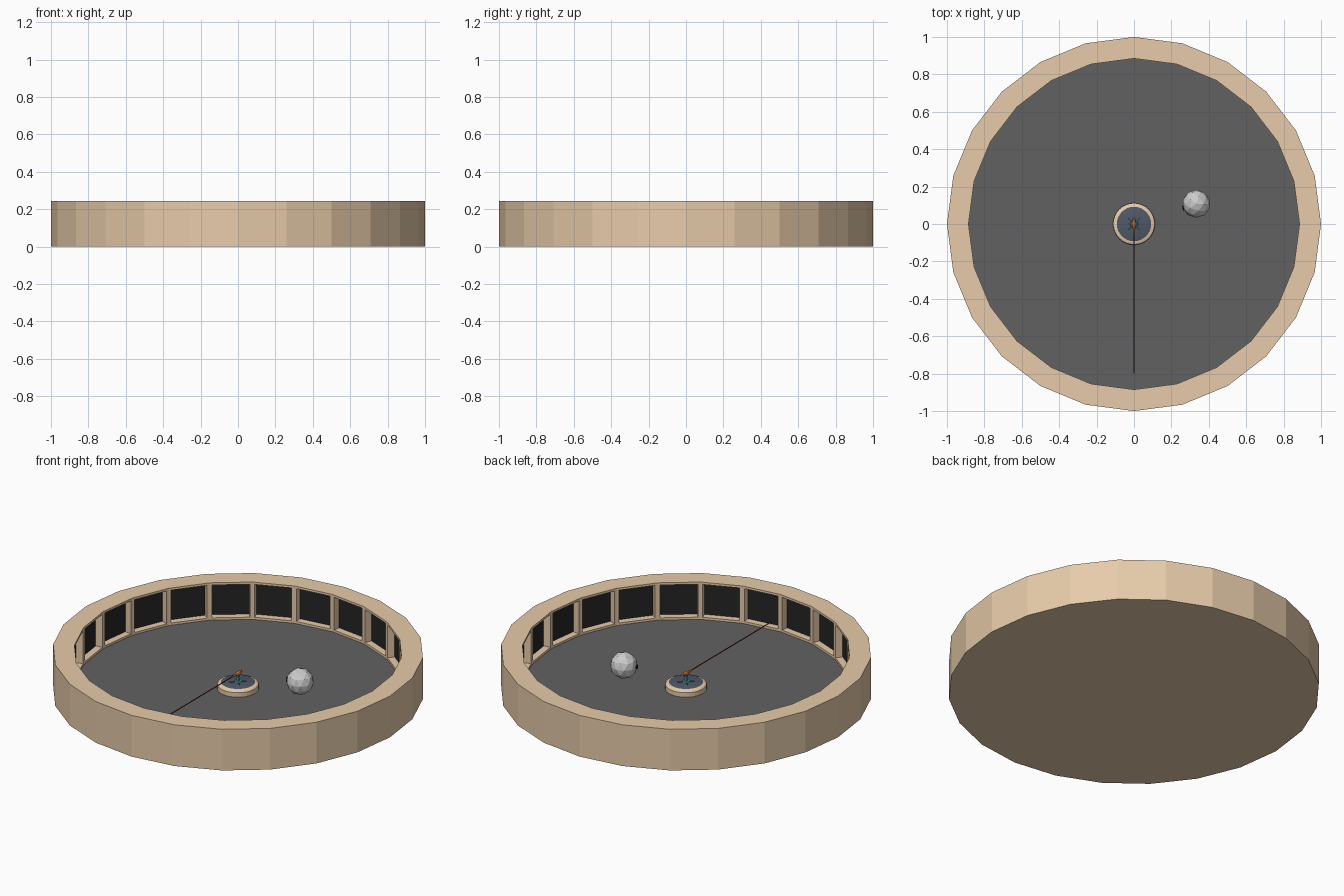
import bpy, bmesh, math
from mathutils import Vector, Matrix

if "Cube" in bpy.data.objects:
    bpy.data.objects.remove(bpy.data.objects["Cube"])


def material(name, r, g, b):
    m = bpy.data.materials.new(name)
    m.diffuse_color = (r, g, b, 1)
    m.use_nodes = True
    m.node_tree.nodes["Principled BSDF"].inputs["Base Color"].default_value = m.diffuse_color
    return m


TAN = material("tan", 0.8, 0.6, 0.4)
FLOOR = material("floor_grey", 0.12, 0.12, 0.12)
PANEL = material("panel_black", 0.018, 0.018, 0.018)
PAD = material("pad_blue", 0.08, 0.1, 0.14)
TEAL = material("teal", 0.08, 0.4, 0.42)
ORANGE = material("orange", 0.8, 0.25, 0.06)
RED = material("beam_red", 0.15, 0.01, 0.01)


def finish(bm, name, *mats, smooth=False):
    me = bpy.data.meshes.new(name)
    bm.to_mesh(me)
    bm.free()
    for m in mats:
        me.materials.append(m)
    ob = bpy.data.objects.new(name, me)
    bpy.context.collection.objects.link(ob)
    if smooth:
        bpy.context.view_layer.objects.active = ob
        ob.select_set(True)
        bpy.ops.object.shade_smooth_by_angle(angle=math.radians(30))
        ob.select_set(False)
    return ob


def lathe(profile, n):
    """Closed solid of revolution; returns bmesh, bands of faces, last cap."""
    bm = bmesh.new()
    rings = [[bm.verts.new((r * math.cos(i * math.tau / n), r * math.sin(i * math.tau / n), z))
              for i in range(n)] for r, z in profile]
    bm.faces.new(rings[0][::-1])
    bands = []
    for a, b in zip(rings, rings[1:]):
        bands.append([bm.faces.new((a[i], a[(i + 1) % n], b[(i + 1) % n], b[i])) for i in range(n)])
    cap = bm.faces.new(rings[-1])
    bm.normal_update()
    return bm, bands, cap


def rod(name, p, q, r1, r2, n, mat):
    p, q = Vector(p), Vector(q)
    d = q - p
    bm = bmesh.new()
    mtx = Matrix.Translation((p + q) / 2) @ d.to_track_quat('Z', 'Y').to_matrix().to_4x4()
    bmesh.ops.create_cone(bm, cap_ends=True, segments=n, radius1=r1, radius2=r2,
                          depth=d.length, matrix=mtx)
    return finish(bm, name, mat)


# Round arena: floor, wall, and a recessed dark panel in every wall segment
bm, bands, cap = lathe([(1, 0), (1, 0.245), (0.885, 0.245), (0.885, 0.023)], 24)
cap.material_index = 1
inner = bands[2]
bmesh.ops.inset_individual(bm, faces=inner, thickness=0.019, depth=0)
bmesh.ops.inset_individual(bm, faces=inner, thickness=0, depth=-0.04)
for f in inner:
    f.material_index = 2
finish(bm, "arena", TAN, FLOOR, PANEL)

# Central pedestal with dark top pad
bm, bands, cap = lathe([(0.112, 0.02), (0.112, 0.05), (0.107, 0.057), (0.092, 0.063)], 32)
cap.material_index = 1
finish(bm, "pedestal", TAN, PAD, smooth=True)

# Turret: base, feet, post, tapered body and barrel
rod("turret_base", (0, 0, 0.062), (0, 0, 0.07), 0.022, 0.018, 12, TEAL)
for i in range(4):
    a = math.radians(45 + 90 * i)
    c, s = math.cos(a), math.sin(a)
    rod("turret_foot", (0.015 * c, 0.015 * s, 0.065), (0.045 * c, 0.045 * s, 0.064),
        0.003, 0.003, 6, PAD)
rod("turret_post", (0, 0, 0.068), (0, 0, 0.108), 0.009, 0.007, 8, TEAL)
rod("turret_body_rear", (0, 0.0, 0.112), (0, 0.035, 0.117), 0.014, 0.005, 8, ORANGE)
rod("turret_body_front", (0, 0.0, 0.112), (0, -0.03, 0.113), 0.014, 0.006, 8, ORANGE)
rod("turret_barrel", (0, -0.028, 0.113), (0, -0.055, 0.113), 0.005, 0.005, 8, ORANGE)

# Thin beam running towards the front wall
rod("beam", (0, -0.05, 0.113), (0, -0.8, 0.113), 0.003, 0.003, 6, RED)

# Faceted ball with a small dark eye facing the centre
centre = Vector((0.333, 0.108, 0.114))
bm = bmesh.new()
bmesh.ops.create_icosphere(bm, subdivisions=2, radius=0.075, matrix=Matrix.Translation(centre))
finish(bm, "ball", *[])
aim = Vector((-centre.x, -centre.y, 0)).normalized()
rod("ball_eye", centre + aim * 0.055, centre + aim * 0.077, 0.015, 0.013, 10, PANEL)
